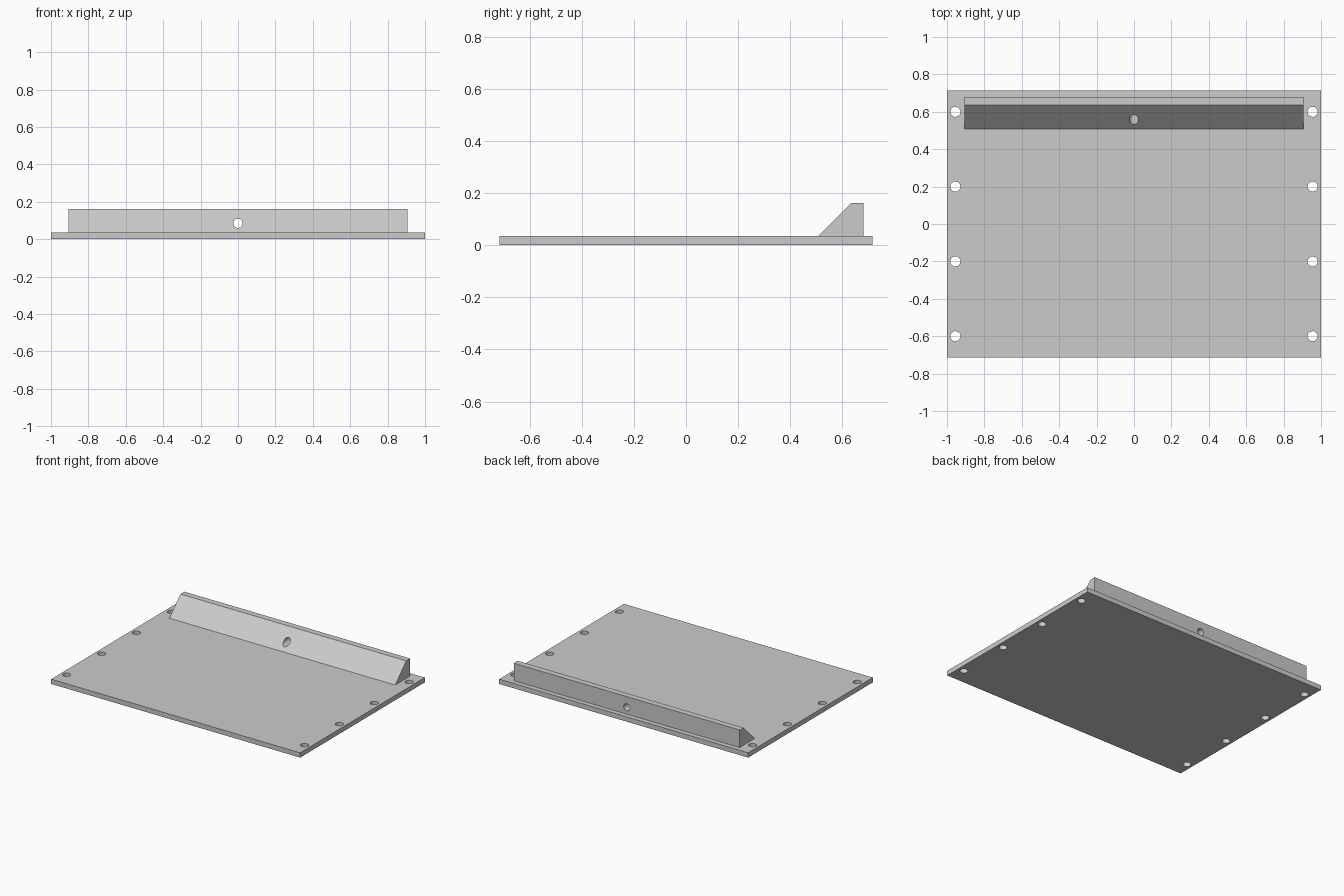
import bpy
import bmesh
from math import pi
from mathutils import Matrix, Vector

cube = bpy.data.objects.get("Cube")
if cube:
    bpy.data.objects.remove(cube, do_unlink=True)

grey = bpy.data.materials.new("plain_grey")
grey.use_nodes = True
colour = (0.6, 0.6, 0.6, 1.0)
grey.diffuse_color = colour
grey.node_tree.nodes["Principled BSDF"].inputs["Base Color"].default_value = colour

PLATE_TOP = 0.035


def to_object(name, bm):
    bmesh.ops.recalc_face_normals(bm, faces=bm.faces)
    mesh = bpy.data.meshes.new(name)
    bm.to_mesh(mesh)
    bm.free()
    mesh.materials.append(grey)
    obj = bpy.data.objects.new(name, mesh)
    bpy.context.collection.objects.link(obj)
    return obj


def extrude_profile(name, points, direction):
    bm = bmesh.new()
    face = bm.faces.new([bm.verts.new(p) for p in points])
    result = bmesh.ops.extrude_face_region(bm, geom=[face], use_keep_orig=True)
    moved = [v for v in result["geom"] if isinstance(v, bmesh.types.BMVert)]
    bmesh.ops.translate(bm, verts=moved, vec=Vector(direction))
    return to_object(name, bm)


def drill(obj, centres, radius, rotation):
    """Cut round through holes at the given centres."""
    bm = bmesh.new()
    for centre in centres:
        bmesh.ops.create_cone(bm, cap_ends=True, segments=32, radius1=radius,
                              radius2=radius, depth=0.5,
                              matrix=Matrix.Translation(centre) @ rotation)
    cutter = to_object("hole_cutter", bm)
    cutter.hide_render = True
    mod = obj.modifiers.new("holes", "BOOLEAN")
    mod.operation = "DIFFERENCE"
    mod.solver = "EXACT"
    mod.object = cutter
    bpy.ops.object.select_all(action="DESELECT")
    obj.select_set(True)
    bpy.context.view_layer.objects.active = obj
    bpy.ops.object.modifier_apply(modifier=mod.name)
    bpy.data.objects.remove(cutter, do_unlink=True)
    bpy.ops.object.shade_smooth_by_angle(angle=pi / 6)


# Flat base plate with four mounting holes along each side
plate = extrude_profile(
    "base_plate",
    [(x, y, 0) for x, y in ((-1, -0.715), (1, -0.715), (1, 0.715), (-1, 0.715))],
    (0, 0, PLATE_TOP))
drill(plate, [(x, y, 0) for x in (-0.955, 0.955) for y in (-0.6, -0.2, 0.2, 0.6)],
      0.027, Matrix.Identity(4))

# Raised rear bar with a sloped front and one hole through its middle
bar = extrude_profile(
    "sloped_bar",
    [(-0.907, y, z) for y, z in ((0.508, PLATE_TOP), (0.68, PLATE_TOP),
                                 (0.68, 0.162), (0.635, 0.162))],
    (1.814, 0, 0))
drill(bar, [(0, 0.6, 0.085)], 0.025, Matrix.Rotation(pi / 2, 4, "X"))
